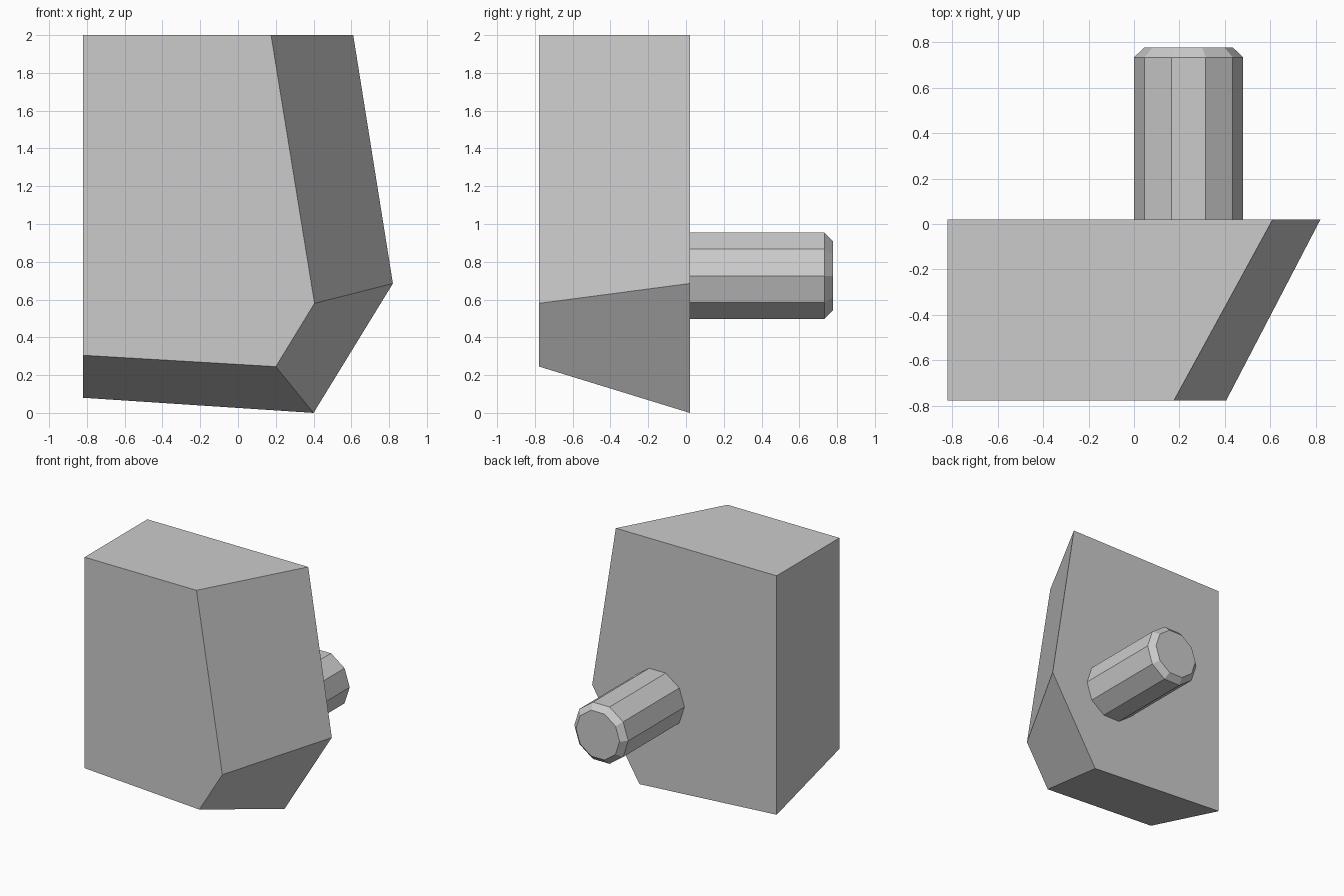
import bpy, bmesh
from math import cos, sin, tau

if "Cube" in bpy.data.objects:
    bpy.data.objects.remove(bpy.data.objects["Cube"], do_unlink=True)

# Single flat grey
grey = bpy.data.materials.new("light_grey")
grey.use_nodes = True
GREY = (0.6, 0.6, 0.6, 1)
grey.diffuse_color = GREY
grey.node_tree.nodes["Principled BSDF"].inputs["Base Color"].default_value = GREY


def loft(name, sections):
    """Join matching (x, z) outlines, each placed at its own depth y, into a capped solid."""
    bm = bmesh.new()
    rings = [[bm.verts.new((x, y, z)) for x, z in outline] for y, outline in sections]
    for a, b in zip(rings, rings[1:]):
        for i in range(len(a)):
            j = (i + 1) % len(a)
            bm.faces.new((a[i], a[j], b[j], b[i]))
    bm.faces.new(rings[0])
    bm.faces.new(rings[-1])
    bmesh.ops.recalc_face_normals(bm, faces=bm.faces)
    mesh = bpy.data.meshes.new(name)
    bm.to_mesh(mesh)
    bm.free()
    mesh.materials.append(grey)
    obj = bpy.data.objects.new(name, mesh)
    bpy.context.collection.objects.link(obj)
    return obj


def ring(radius, sides=10, cx=0.24, cz=0.726):
    return [(cx + radius * cos(tau * i / sides), cz + radius * sin(tau * i / sides))
            for i in range(sides)]


BACK = 0.02

# Tapered block: small front outline widening to the back outline
front = [(-0.82, 2), (0.175, 2), (0.405, 0.58), (0.2, 0.245), (-0.82, 0.305)]
back = [(-0.82, 2), (0.61, 2), (0.82, 0.685), (0.4, 0), (-0.82, 0.08)]
loft("block", [(-0.777, front), (BACK, back)])

# Ten-sided peg with a chamfered tip
loft("peg", [(BACK, ring(0.24)), (0.733, ring(0.24)), (0.777, ring(0.194))])
